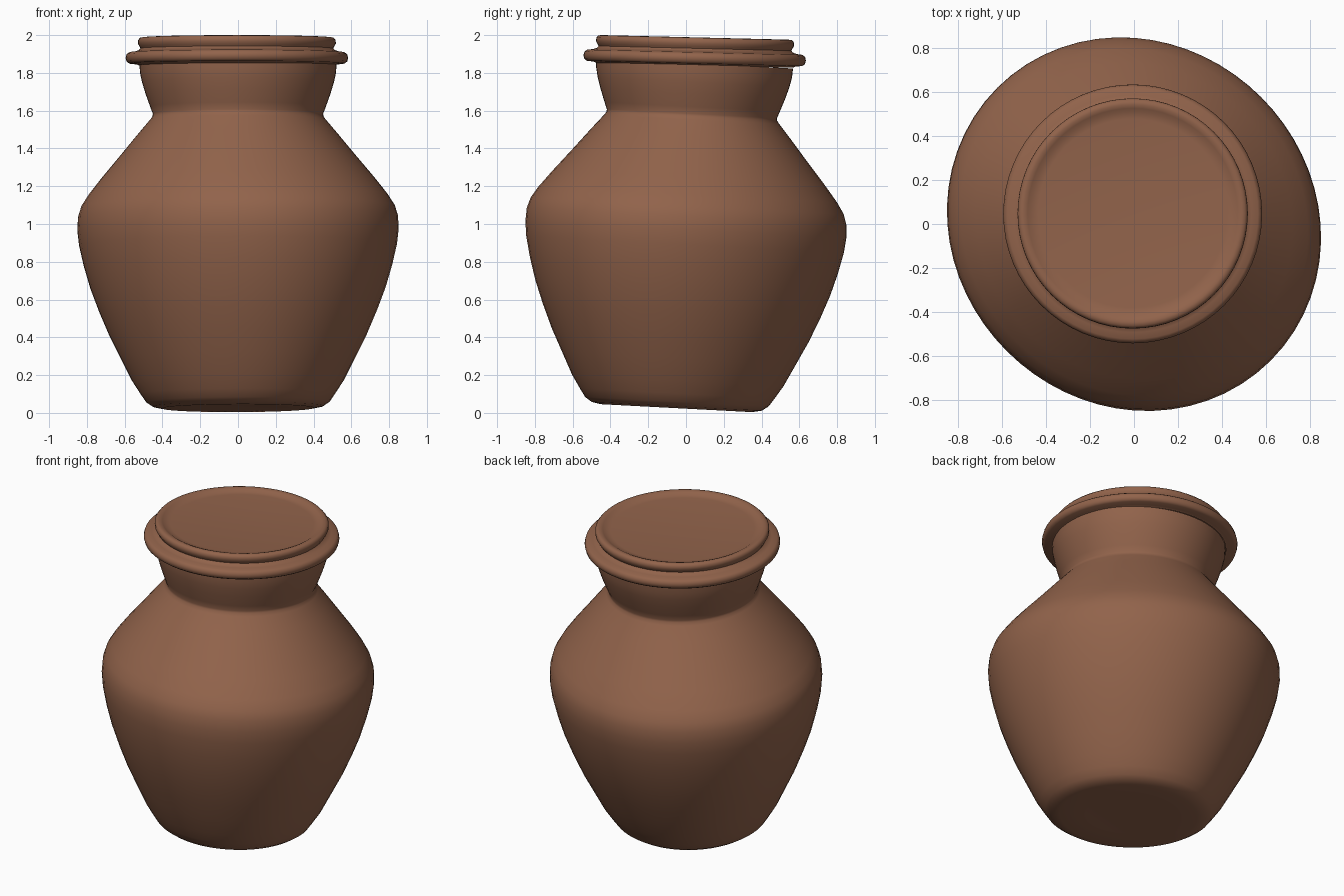
import bpy, math

if "Cube" in bpy.data.objects:
    bpy.data.objects.remove(bpy.data.objects["Cube"])

clay = bpy.data.materials.new("brown clay")
clay.diffuse_color = (0.285, 0.125, 0.070, 1)
clay.use_nodes = True
clay.node_tree.nodes["Principled BSDF"].inputs["Base Color"].default_value = clay.diffuse_color
SEGMENTS = 64


def lathe(name, profile, location, tilt, smooth, oval=lambda z: 0):
    """Spin a (radius, height) profile about z; zero radius closes an end.
    oval(z) widens the ring along one diagonal and narrows it on the other."""
    verts, rings, faces = [], [], []
    for r, z in profile:
        n = 1 if r == 0 else SEGMENTS
        rings.append([len(verts) + i for i in range(n)])
        for i in range(n):
            a = 2 * math.pi * i / SEGMENTS
            s = r * (1 - oval(z) * math.sin(2 * a))
            verts.append((s * math.cos(a), s * math.sin(a), z))
    for low, high in zip(rings, rings[1:]):
        for i in range(SEGMENTS):
            j = (i + 1) % SEGMENTS
            if len(low) == 1:
                faces.append((low[0], high[j], high[i]))
            elif len(high) == 1:
                faces.append((low[i], low[j], high[0]))
            else:
                faces.append((low[i], low[j], high[j], high[i]))
    mesh = bpy.data.meshes.new(name)
    mesh.from_pydata(verts, [], faces)
    mesh.materials.append(clay)
    obj = bpy.data.objects.new(name, mesh)
    bpy.context.collection.objects.link(obj)
    obj.location = location
    obj.rotation_euler.x = math.radians(tilt)
    bpy.ops.object.select_all(action='DESELECT')
    obj.select_set(True)
    bpy.context.view_layer.objects.active = obj
    bpy.ops.object.shade_smooth_by_angle(angle=math.radians(smooth))
    return obj


def belly_oval(z):
    """Hand-thrown unevenness: full at the belly, fading out at the neck."""
    return 0.036 * max(0, min(1, (1.54 - z) / 0.45))


# Pot body with flared neck, leaning slightly backwards
lathe("pot_body", [
    (0, 0.0), (0.25, -0.003), (0.40, -0.008), (0.45, 0.002), (0.485, 0.026),
    (0.515, 0.07), (0.56, 0.14), (0.62, 0.26), (0.68, 0.38), (0.735, 0.51),
    (0.78, 0.63), (0.815, 0.75), (0.84, 0.86), (0.849, 0.94), (0.845, 1.01),
    (0.828, 1.065), (0.79, 1.125), (0.72, 1.215), (0.62, 1.335),
    (0.53, 1.445), (0.465, 1.522), (0.452, 1.54), (0.451, 1.553),
    (0.465, 1.59), (0.49, 1.66), (0.508, 1.72), (0.519, 1.77), (0.522, 1.82)],
    (0, -0.05, 0.033), -3, 80, belly_oval)

# Lid: rounded flange, groove, and a raised cap with a shallow dished top
lathe("lid", [
    (0.52, -0.040), (0.535, -0.033), (0.57, -0.030), (0.584, -0.020),
    (0.589, 0.0), (0.584, 0.019), (0.57, 0.029), (0.54, 0.033), (0.520, 0.040),
    (0.510, 0.050), (0.516, 0.060), (0.524, 0.075), (0.523, 0.094),
    (0.512, 0.106), (0.495, 0.108), (0.478, 0.102), (0.462, 0.092),
    (0.43, 0.088), (0, 0.088)],
    (-0.006, 0.046, 1.88), -1.4, 60)
